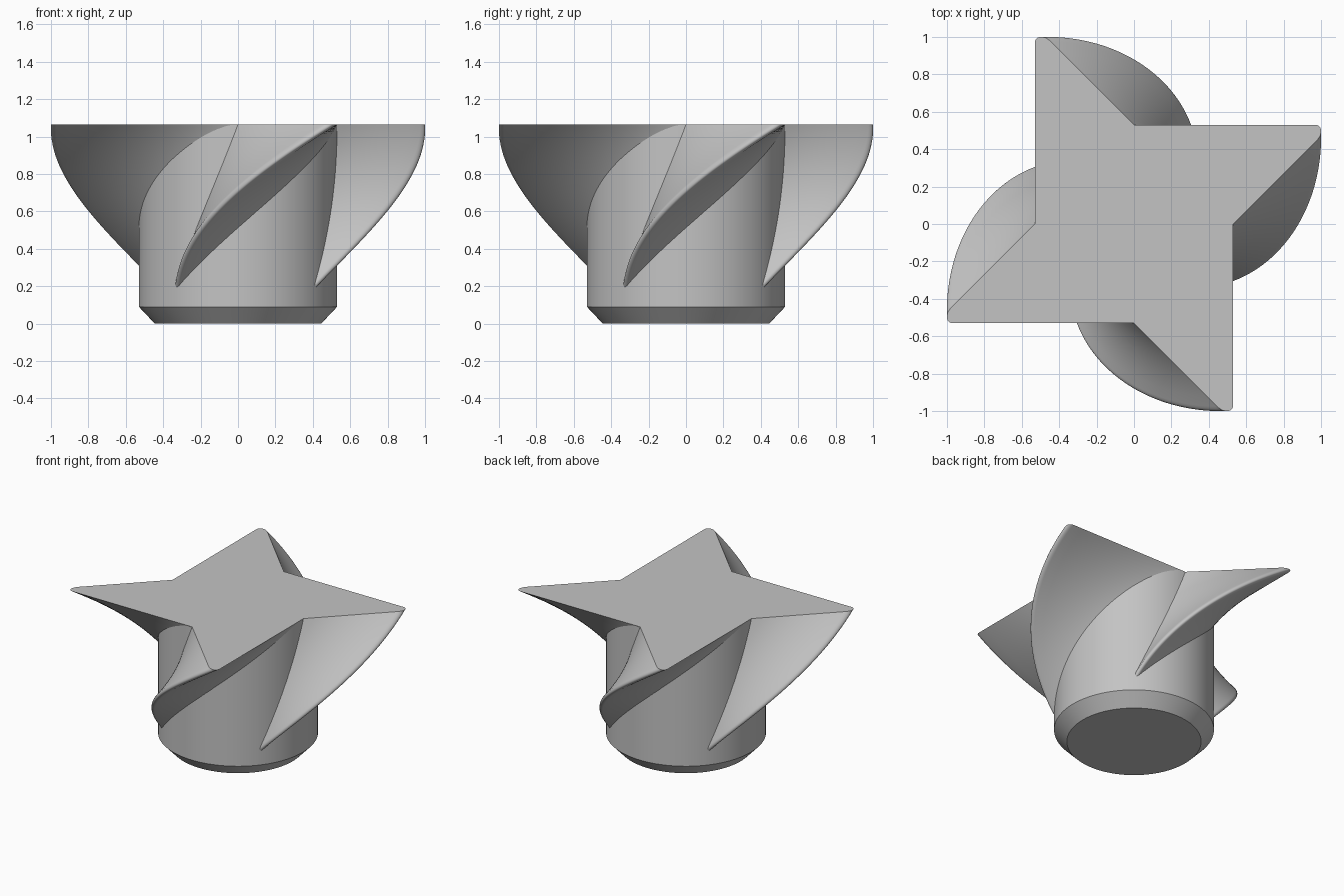
import bpy, bmesh, math
from mathutils import Vector

if "Cube" in bpy.data.objects:
    bpy.data.objects.remove(bpy.data.objects["Cube"])

R, TOP = 0.53, 1.065          # hub radius, overall height
RATE, TAPER = 75.4, 0.607     # blade twist (deg) and scale change per unit of height

steel = bpy.data.materials.new("grey steel")
steel.diffuse_color = (0.55, 0.55, 0.55, 1)
steel.use_nodes = True
steel.node_tree.nodes["Principled BSDF"].inputs["Base Color"].default_value = steel.diffuse_color


def loft(name, rings):
    """Skin a bottom-to-top list of counter-clockwise rings and cap both ends."""
    bm = bmesh.new()
    loops = [[bm.verts.new(p) for p in ring] for ring in rings]
    n = len(loops[0])
    for a, b in zip(loops, loops[1:]):
        for i in range(n):
            j = (i + 1) % n
            bm.faces.new((a[i], a[j], b[j], b[i]))
    bm.faces.new(loops[0][::-1])
    bm.faces.new(loops[-1])
    mesh = bpy.data.meshes.new(name)
    bm.to_mesh(mesh)
    bm.free()
    mesh.materials.append(steel)
    obj = bpy.data.objects.new(name, mesh)
    bpy.context.collection.objects.link(obj)
    bpy.ops.object.select_all(action='DESELECT')
    obj.select_set(True)
    bpy.context.view_layer.objects.active = obj
    bpy.ops.object.shade_smooth_by_angle(angle=math.radians(30))
    return obj


def circle(r, z, n=128):
    return [(r * math.cos(math.tau * i / n), r * math.sin(math.tau * i / n), z) for i in range(n)]


# hub: cylinder with a chamfered foot, ending just under the star-shaped top
loft("hub", [circle(0.445, 0), circle(R, 0.09), circle(R, TOP - 0.004)])

# one arm of the star: slanted flank, rounded tip, straight flank
arm = [Vector((R, 0)).lerp(Vector((0.975, 0.445)), t / 8) for t in range(8)]
arm += [Vector(p) for p in ((0.975, 0.445), (0.987, 0.458), (0.996, 0.474), (1.0, 0.49))]
arm += [Vector((0.97 + 0.03 * math.cos(math.radians(a)), 0.50 + 0.03 * math.sin(math.radians(a))))
        for a in range(0, 76, 15)]
arm += [Vector((0.97, R)).lerp(Vector((0, R)), t / 12) for t in range(12)]


def star(z):
    drop = TOP - z
    s, turn = 1 - TAPER * drop, math.radians(-RATE * drop)
    ring = []
    for k in range(4):
        a = turn + k * math.pi / 2
        c, d = math.cos(a) * s, math.sin(a) * s
        ring += [(p.x * c - p.y * d, p.x * d + p.y * c, z) for p in arm]
    return ring


# four spiral blades: the star twists and shrinks until it vanishes in the hub
STEPS, LOW = 64, 0.12
loft("spiral_blades", [star(LOW + (TOP - LOW) * i / STEPS) for i in range(STEPS + 1)])
